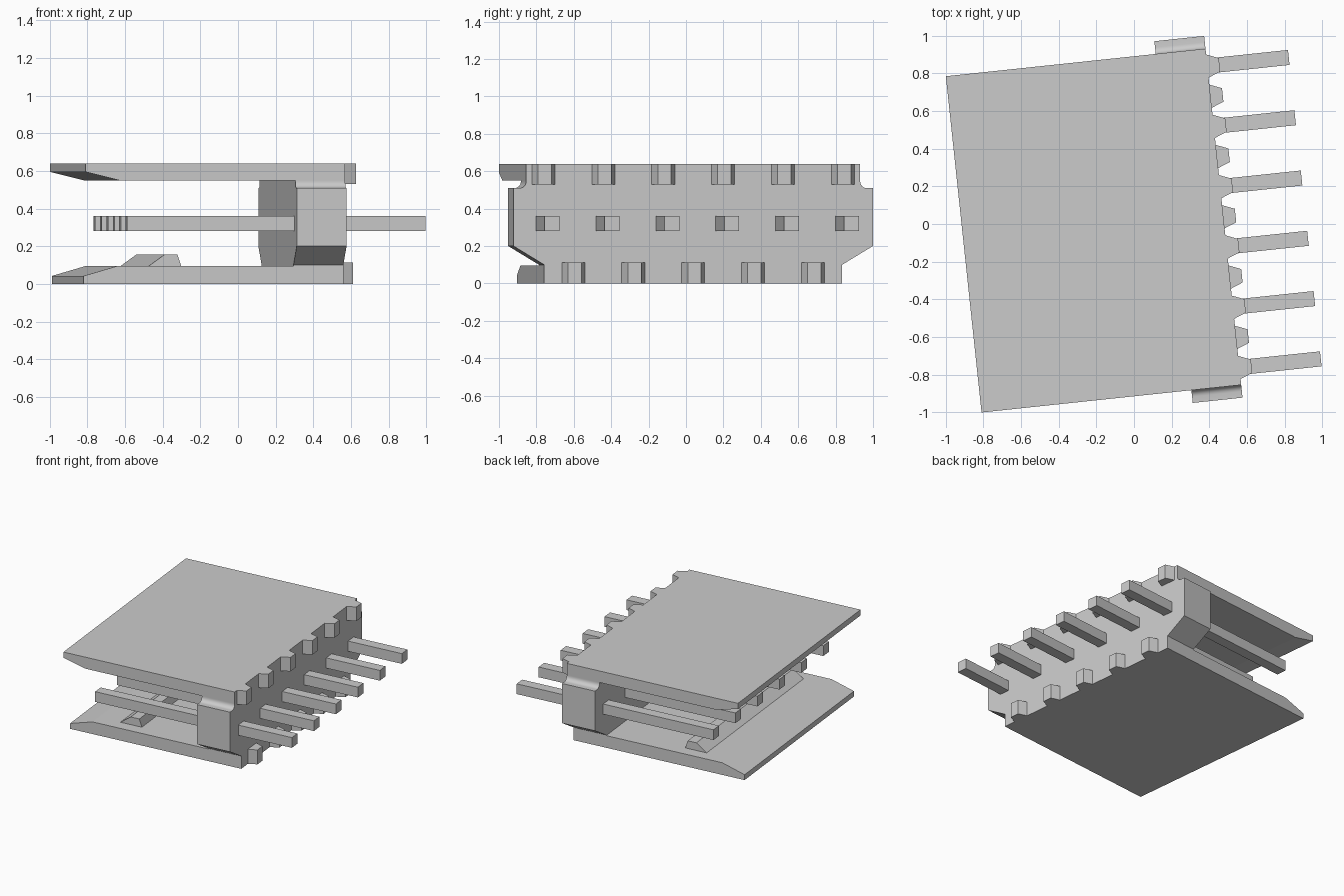
import bpy
import bmesh
import math
from mathutils import Matrix, Vector

cube = bpy.data.objects.get("Cube")
if cube:
    bpy.data.objects.remove(cube, do_unlink=True)

grey = bpy.data.materials.new("plain_grey")
grey.use_nodes = True
colour = (0.6, 0.6, 0.6, 1)
grey.diffuse_color = colour
grey.node_tree.nodes["Principled BSDF"].inputs["Base Color"].default_value = colour

# The whole connector is turned slightly about the vertical axis
TURN = Matrix.Rotation(math.radians(6.06), 4, "Z") @ Matrix.Translation((0, -0.012, 0))

TIP, INNER, FACE = -0.911, 0.21, 0.476
HEIGHT = 0.64
PITCH = 0.322


def prism(name, profile, axis, lo, hi):
    """Extrude a 2D profile along an axis; the profile uses the other two axes in order."""
    bm = bmesh.new()
    verts = []
    for a, b in profile:
        co = [a, b]
        co.insert(axis, lo)
        verts.append(bm.verts.new(co))
    base = bm.faces.new(verts)
    moved = bmesh.ops.extrude_face_region(bm, geom=[base])["geom"]
    shift = Vector((0, 0, 0))
    shift[axis] = hi - lo
    bmesh.ops.translate(bm, vec=shift, verts=[v for v in moved if isinstance(v, bmesh.types.BMVert)])
    bmesh.ops.recalc_face_normals(bm, faces=bm.faces)
    bm.transform(TURN)
    mesh = bpy.data.meshes.new(name)
    bm.to_mesh(mesh)
    bm.free()
    mesh.materials.append(grey)
    obj = bpy.data.objects.new(name, mesh)
    bpy.context.collection.objects.link(obj)
    return obj


# Shroud plates with bevelled lead-in tips
prism("upper_plate", [(TIP, HEIGHT), (TIP, 0.595), (-0.73, 0.55), (FACE, 0.55), (FACE, HEIGHT)],
      1, -0.898, 0.898)
prism("lower_plate", [(TIP, 0), (TIP, 0.042), (-0.73, 0.095), (FACE, 0.095), (FACE, 0)],
      1, -0.801, 0.801)

# Header wall: sloped below the side ears, concave fillet above them
R = 0.035
side = [(0.801, 0.095), (0.801, 0.1), (0.966, 0.2), (0.966, 0.51)]
for i in range(7):
    t = math.pi / 2 * i / 6
    side.append((0.933 - R * math.sin(t), 0.545 - R * math.cos(t)))
side.append((0.898, 0.55))
wall = prism("header_wall", side + [(-y, z) for y, z in reversed(side)], 0, INNER, FACE)
bpy.ops.object.select_all(action="DESELECT")
wall.select_set(True)
bpy.context.view_layer.objects.active = wall
bpy.ops.object.shade_smooth_by_angle(angle=math.radians(30))

# Locking ridge across the lower plate
prism("locking_ridge", [(-0.56, 0.09), (-0.47, 0.155), (-0.4, 0.155), (-0.378, 0.09)],
      1, -0.71, 0.71)


def tooth(name, y, lo, hi):
    prism(name, [(FACE - 0.02, y - 0.062), (FACE, y - 0.062), (0.541, y - 0.036),
                 (0.541, y + 0.036), (FACE, y + 0.062), (FACE - 0.02, y + 0.062)], 2, lo, hi)


# Contact pins, with an upper tooth above each one
for i in range(6):
    y = (i - 2.5) * PITCH
    prism(f"contact_pin_{i + 1}",
          [(y - 0.04, 0.28), (y + 0.04, 0.28), (y + 0.04, 0.36), (y - 0.04, 0.36)],
          0, -0.683, 0.911)
    tooth(f"upper_tooth_{i + 1}", y, 0.53, HEIGHT)

# Lower teeth sit midway between the pins
for i in range(5):
    tooth(f"lower_tooth_{i + 1}", (i - 2) * PITCH, 0, 0.113)
